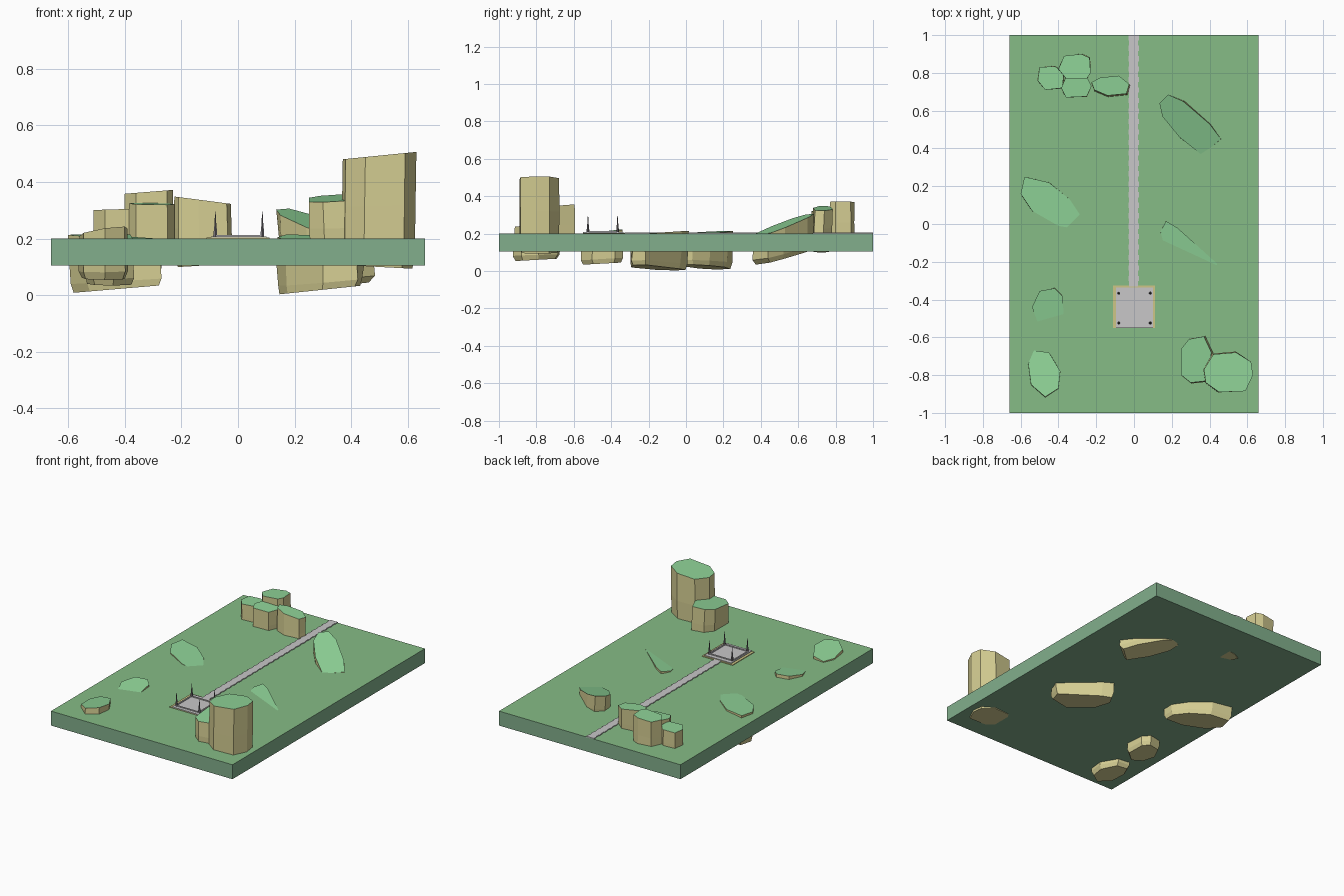
import bpy, bmesh, random
from mathutils import Vector

random.seed(4)
cube = bpy.data.objects.get("Cube")
if cube:
    bpy.data.objects.remove(cube, do_unlink=True)


def material(name, r, g, b):
    lin = [((c / 255 + 0.055) / 1.055) ** 2.4 for c in (r, g, b)] + [1]
    m = bpy.data.materials.new(name)
    m.use_nodes = True
    m.diffuse_color = lin
    m.node_tree.nodes["Principled BSDF"].inputs["Base Color"].default_value = lin
    return m


LAWN = material("lawn green", 134, 188, 134)
EDGE = material("slab side green", 130, 175, 140)
GRASS = material("rock top green", 143, 211, 151)
STONE = material("tan stone", 212, 205, 146)
SAND = material("sand", 206, 198, 134)
PAVING = material("paving grey", 200, 199, 200)
METAL = material("post grey", 120, 116, 122)


def finish(name, bm, *mats):
    bmesh.ops.recalc_face_normals(bm, faces=bm.faces)
    mesh = bpy.data.meshes.new(name)
    bm.to_mesh(mesh)
    bm.free()
    for m in mats:
        mesh.materials.append(m)
    ob = bpy.data.objects.new(name, mesh)
    bpy.context.collection.objects.link(ob)
    return ob


def add_box(bm, x0, x1, y0, y1, z0, z1):
    made = bmesh.ops.create_cube(bm, size=1)["verts"]
    for v in made:
        v.co = ((x0 + x1) / 2 + v.co.x * (x1 - x0),
                (y0 + y1) / 2 + v.co.y * (y1 - y0),
                (z0 + z1) / 2 + v.co.z * (z1 - z0))


def rock(name, outline, top, bottom, shift=(0, 0), taper=0.95):
    """Faceted prism; top and bottom are planes given as (height, x slope, y slope)."""
    bm = bmesh.new()
    n = len(outline)
    cx = sum(p[0] for p in outline) / n
    cy = sum(p[1] for p in outline) / n

    def height(plane, x, y):
        return plane[0] + plane[1] * (x - cx) + plane[2] * (y - cy)

    rings = []
    for t in (0, 0.45, 0.85, 1):
        ring = []
        for x, y in outline:
            s = (1, 1.02, 1.01, taper)[len(rings)]
            if 0 < t < 1:
                s += random.uniform(-0.03, 0.03)
            px = cx + (x - cx) * s + shift[0] * t
            py = cy + (y - cy) * s + shift[1] * t
            z = height(top, x, y) * (1 - t) + height(bottom, x, y) * t
            ring.append(bm.verts.new((px, py, z)))
        rings.append(ring)
    bm.faces.new(rings[0])
    bm.faces.new(rings[-1][::-1]).material_index = 1
    for a, b in zip(rings, rings[1:]):
        for i in range(n):
            j = (i + 1) % n
            bm.faces.new((a[i], b[i], b[j], a[j])).material_index = 1
    return finish(name, bm, GRASS, STONE)


# Ground slab with lawn on its top face
bm = bmesh.new()
add_box(bm, -0.66, 0.66, -1, 1, 0.105, 0.2)
bm.normal_update()
for f in bm.faces:
    f.material_index = 0 if f.normal.z > 0.5 else 1
finish("ground_slab", bm, LAWN, EDGE)

# Path of paving strips with a slightly uneven edge
bm = bmesh.new()
strips = 48
for i in range(strips):
    y = -0.33 + 1.33 * i / strips
    w = 0.024 + 0.004 * (i % 2)
    add_box(bm, -w - 0.002, w - 0.002, y, y + 1.33 / strips, 0.196, 0.205)
finish("path", bm, PAVING)

# Platform: sand pad, paved deck and low rim
bm = bmesh.new()
add_box(bm, -0.112, 0.112, -0.55, -0.325, 0.196, 0.204)
finish("platform_pad", bm, SAND)
bm = bmesh.new()
add_box(bm, -0.095, 0.1, -0.55, -0.335, 0.198, 0.208)
finish("platform_deck", bm, PAVING)
bm = bmesh.new()
for s in (-1, 1):
    add_box(bm, s * 0.084 - 0.004, s * 0.084 + 0.004, -0.525, -0.365, 0.2, 0.213)
    add_box(bm, -0.084, 0.084, -0.445 + s * 0.08 - 0.004, -0.445 + s * 0.08 + 0.004, 0.2, 0.213)
finish("platform_rim", bm, PAVING)

# Corner posts: thicker foot and a pointed shaft
for sx, side in ((-1, "right"), (1, "left")):
    for sy, end in ((-1, "front"), (1, "back")):
        bm = bmesh.new()
        for r0, r1, z0, z1 in ((0.008, 0.006, 0.2, 0.235), (0.005, 0.001, 0.235, 0.295)):
            made = bmesh.ops.create_cone(bm, cap_ends=True, segments=6, radius1=r0,
                                         radius2=r1, depth=z1 - z0)["verts"]
            bmesh.ops.translate(bm, verts=made, vec=Vector(
                (0.003 + sx * 0.083, -0.445 + sy * 0.079, (z0 + z1) / 2)))
        finish(f"post_{end}_{side}", bm, METAL)

# Tall pillars at the front left
rock("tall_pillar",
     [(0.37, -0.77), (0.38, -0.84), (0.45, -0.89), (0.59, -0.885), (0.63, -0.8),
      (0.62, -0.73), (0.54, -0.68), (0.42, -0.69)],
     (0.493, 0.1, 0), (0.1, -0.05, 0), (-0.005, 0), 0.93)
rock("short_pillar",
     [(0.25, -0.8), (0.3, -0.84), (0.39, -0.83), (0.41, -0.68), (0.37, -0.595),
      (0.29, -0.61), (0.25, -0.66)],
     (0.342, 0.05, 0.1), (0.12, 0, 0), (0.01, 0), 0.94)

# Pillar cluster at the back right
rock("cluster_outer",
     [(-0.51, 0.76), (-0.47, 0.71), (-0.38, 0.72), (-0.37, 0.8), (-0.42, 0.835), (-0.5, 0.83)],
     (0.303, 0.03, 0), (0.12, 0, 0))
rock("cluster_back",
     [(-0.4, 0.82), (-0.36, 0.77), (-0.25, 0.77), (-0.23, 0.8), (-0.235, 0.88),
      (-0.28, 0.9), (-0.37, 0.89)],
     (0.366, 0.08, 0), (0.12, 0, 0))
rock("cluster_front",
     [(-0.385, 0.72), (-0.36, 0.67), (-0.25, 0.675), (-0.225, 0.73), (-0.25, 0.78), (-0.36, 0.78)],
     (0.323, -0.02, 0.05), (0.12, 0, 0))
rock("cluster_inner",
     [(-0.225, 0.75), (-0.21, 0.71), (-0.14, 0.68), (-0.04, 0.69), (-0.025, 0.74),
      (-0.08, 0.785), (-0.18, 0.775)],
     (0.336, -0.13, 0), (0.105, 0.06, 0), (0.005, -0.01), 0.92)

# Slanted boulder at the back left
rock("slanted_boulder",
     [(0.15, 0.57), (0.24, 0.46), (0.36, 0.365), (0.46, 0.45), (0.4, 0.53), (0.26, 0.65),
      (0.18, 0.685), (0.135, 0.64)],
     (0.256, -0.16, 0.25), (0.075, -0.06, 0.2), (0.02, -0.01), 0.9)

# Sunken boulders that hang below the slab
rock("sunken_left",
     [(0.14, -0.04), (0.17, -0.15), (0.3, -0.29), (0.42, -0.28), (0.44, -0.21),
      (0.23, -0.02), (0.17, 0.015)],
     (0.2, 0.06, 0.13), (0.016, 0.1, 0), (0, -0.01))
rock("sunken_right",
     [(-0.6, 0.16), (-0.54, 0.07), (-0.4, -0.01), (-0.28, -0.03), (-0.28, 0.04),
      (-0.34, 0.13), (-0.45, 0.22), (-0.58, 0.25)],
     (0.206, -0.03, 0.03), (0.022, 0.08, 0), (0.01, -0.005), 0.94)
rock("sunken_front_right",
     [(-0.54, -0.44), (-0.51, -0.52), (-0.44, -0.56), (-0.37, -0.5), (-0.38, -0.38),
      (-0.42, -0.34), (-0.5, -0.355)],
     (0.208, -0.04, 0.14), (0.04, 0, 0.05), (0, 0), 0.92)
rock("corner_boulder",
     [(-0.56, -0.74), (-0.545, -0.85), (-0.47, -0.915), (-0.4, -0.87), (-0.39, -0.78),
      (-0.45, -0.68), (-0.53, -0.67)],
     (0.224, 0.14, -0.09), (0.06, 0, 0.05), (0, -0.01), 0.9)
